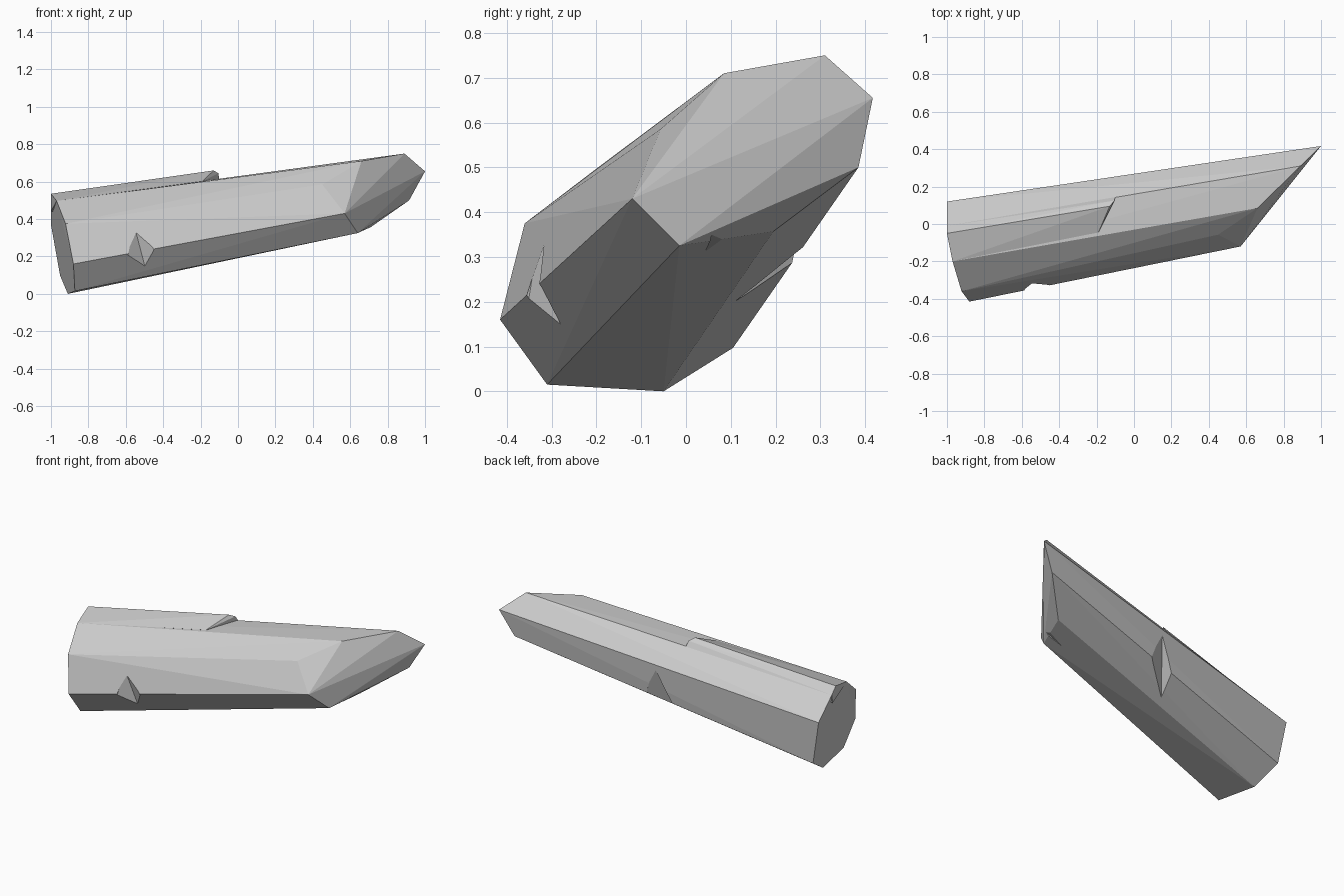
import bpy, bmesh
from mathutils import Vector

if "Cube" in bpy.data.objects:
    bpy.data.objects.remove(bpy.data.objects["Cube"])


def hull(name, points):
    """Flat-faced convex solid around a few corner points."""
    bm = bmesh.new()
    for p in points:
        bm.verts.new(p)
    res = bmesh.ops.convex_hull(bm, input=bm.verts)
    loose = [v for v in bm.verts if not v.link_faces]
    bmesh.ops.delete(bm, geom=loose, context='VERTS')
    bmesh.ops.recalc_face_normals(bm, faces=bm.faces)
    mesh = bpy.data.meshes.new(name)
    bm.to_mesh(mesh)
    bm.free()
    obj = bpy.data.objects.new(name, mesh)
    bpy.context.collection.objects.link(obj)
    return obj


def combine(obj, tool, operation):
    """Boolean a helper solid into obj, then remove the helper."""
    mod = obj.modifiers.new(operation, 'BOOLEAN')
    mod.operation, mod.object, mod.solver = operation, tool, 'EXACT'
    bpy.context.view_layer.objects.active = obj
    bpy.ops.object.modifier_apply(modifier=mod.name)
    bpy.data.objects.remove(tool, do_unlink=True)


def groove(name, start, end, lips, out):
    """Wedge running from start to end, opening outward between two lips."""
    out = Vector(out)
    pts = [Vector(start), Vector(end)] + [Vector(p) for p in lips]
    return hull(name, pts + [p + out for p in pts])


# Eight-sided tapering shaft: flat square-cut end, slanted cleaved end
base = [(-.88, -.415, .16), (-.922, -.36, .375), (-.97, -.2, .497), (-1, -.01, .493),
        (-1, .12, .37), (-.951, .105, .097), (-.91, -.05, 0), (-.872, -.31, .015)]
tip = [(.57, -.12, .43), (.45, -.057, .585), (.66, .085, .71), (.89, .31, .75),
       (1, .417, .655), (.915, .385, .5), (.71, .195, .357), (.64, -.015, .325)]
shaft = hull("crystal_shaft", base + tip)

# Raised ridge on the top that breaks off part way along
ridge = hull("ridge", [(-1, -.05, .535), (-.97, -.2, .497), (-1, -.01, .493),
                       (-.13, .095, .66), (-.19, -.045, .602), (-.1, .145, .612),
                       (-.105, .125, .645), (-1, -.02, .44), (-.15, .06, .56)])
combine(shaft, ridge, 'UNION')

# Notch over the lower front edge
combine(shaft, groove("front_notch", (-.555, -.325, .365), (-.48, -.265, .08),
                      [(-.59, -.352, .2), (-.45, -.325, .24)], (0, -.15, -.03)), 'DIFFERENCE')

# Notch over the lower back edge
combine(shaft, groove("back_notch", (.03, .28, .5), (-.12, .09, .165),
                      [(-.07, .237, .29), (.09, .26, .324)], (0, .12, -.1)), 'DIFFERENCE')

# Small chip under the cleaved end
combine(shaft, hull("end_chip", [(.75, .05, .27), (.75, .13, .27), (.75, .065, .37),
                                 (.75, .115, .355), (.48, .035, .29)]), 'DIFFERENCE')

# Merge coplanar triangles back into clean facets
bm = bmesh.new()
bm.from_mesh(shaft.data)
bmesh.ops.dissolve_limit(bm, angle_limit=.01, verts=bm.verts, edges=bm.edges)
bm.to_mesh(shaft.data)
bm.free()
